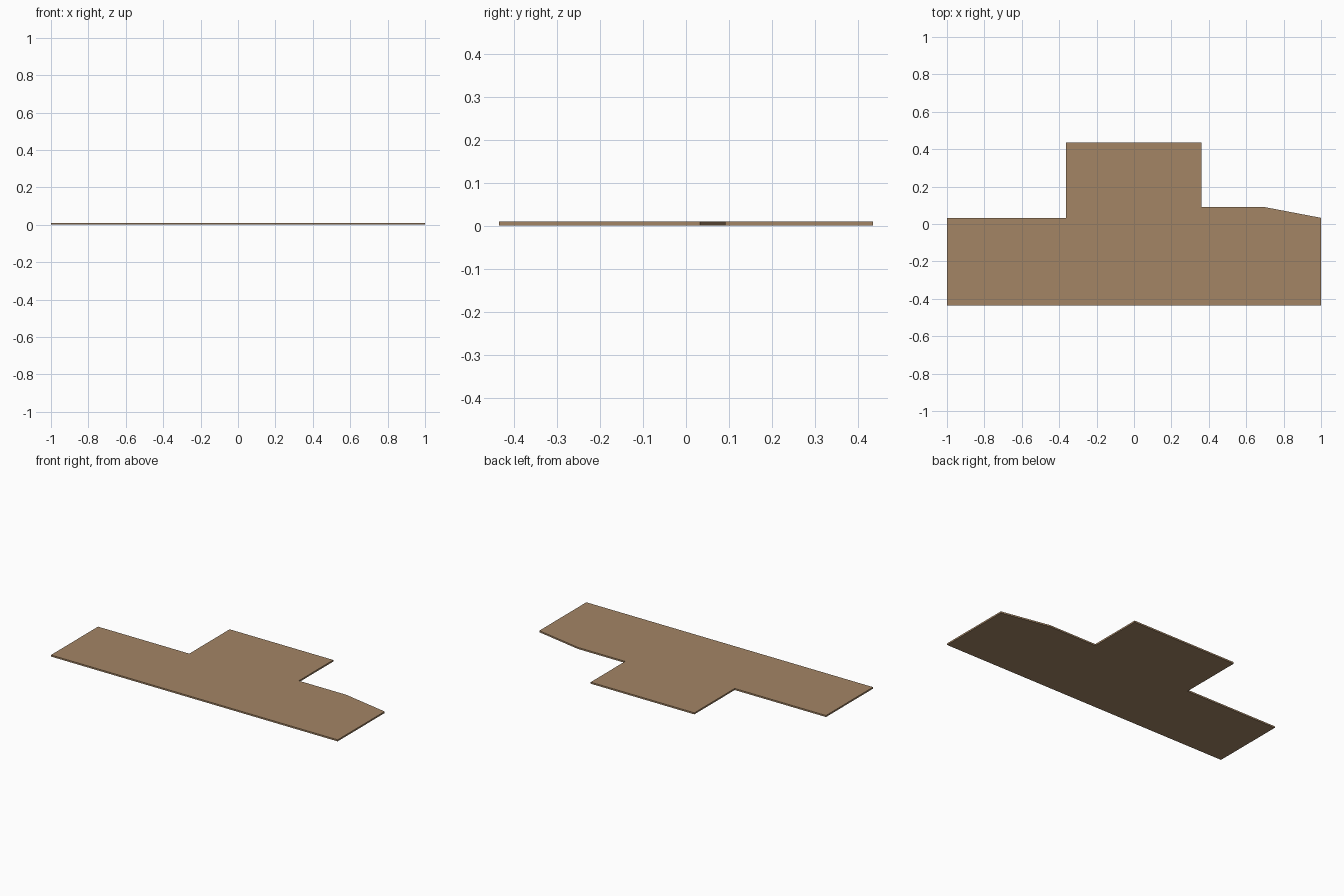
import bpy, bmesh
from mathutils import Vector

if "Cube" in bpy.data.objects:
    bpy.data.objects.remove(bpy.data.objects["Cube"])

THICKNESS = 0.01

# Floor plan outline, counter-clockwise
outline = [(-1, -0.435), (1, -0.435), (1, 0.033), (0.69, 0.092), (0.36, 0.092),
           (0.36, 0.435), (-0.363, 0.435), (-0.363, 0.033), (-1, 0.033)]

# Single flat colour
wood = bpy.data.materials.new("warm brown wood")
wood.diffuse_color = (0.37, 0.235, 0.13, 1)
wood.use_nodes = True
wood.node_tree.nodes["Principled BSDF"].inputs["Base Color"].default_value = wood.diffuse_color

# Thin slab extruded from the outline
bm = bmesh.new()
base = bm.faces.new([bm.verts.new((x, y, 0)) for x, y in outline])
ext = bmesh.ops.extrude_face_region(bm, geom=[base], use_keep_orig=True)
top = [v for v in ext["geom"] if isinstance(v, bmesh.types.BMVert)]
bmesh.ops.translate(bm, verts=top, vec=(0, 0, THICKNESS))

# Panel joints running front to back, and along the step of the rear section
cuts = [((x, 0, 0), (1, 0, 0)) for x in (-0.363, 0.36, 0.69)] + [((0, 0.033, 0), (0, 1, 0))]
for co, no in cuts:
    bmesh.ops.bisect_plane(bm, geom=bm.verts[:] + bm.edges[:] + bm.faces[:],
                           plane_co=Vector(co), plane_no=Vector(no), dist=1e-5)
bmesh.ops.recalc_face_normals(bm, faces=bm.faces[:])

mesh = bpy.data.meshes.new("floor_slab")
bm.to_mesh(mesh)
bm.free()
mesh.materials.append(wood)
slab = bpy.data.objects.new("floor_slab", mesh)
bpy.context.collection.objects.link(slab)
